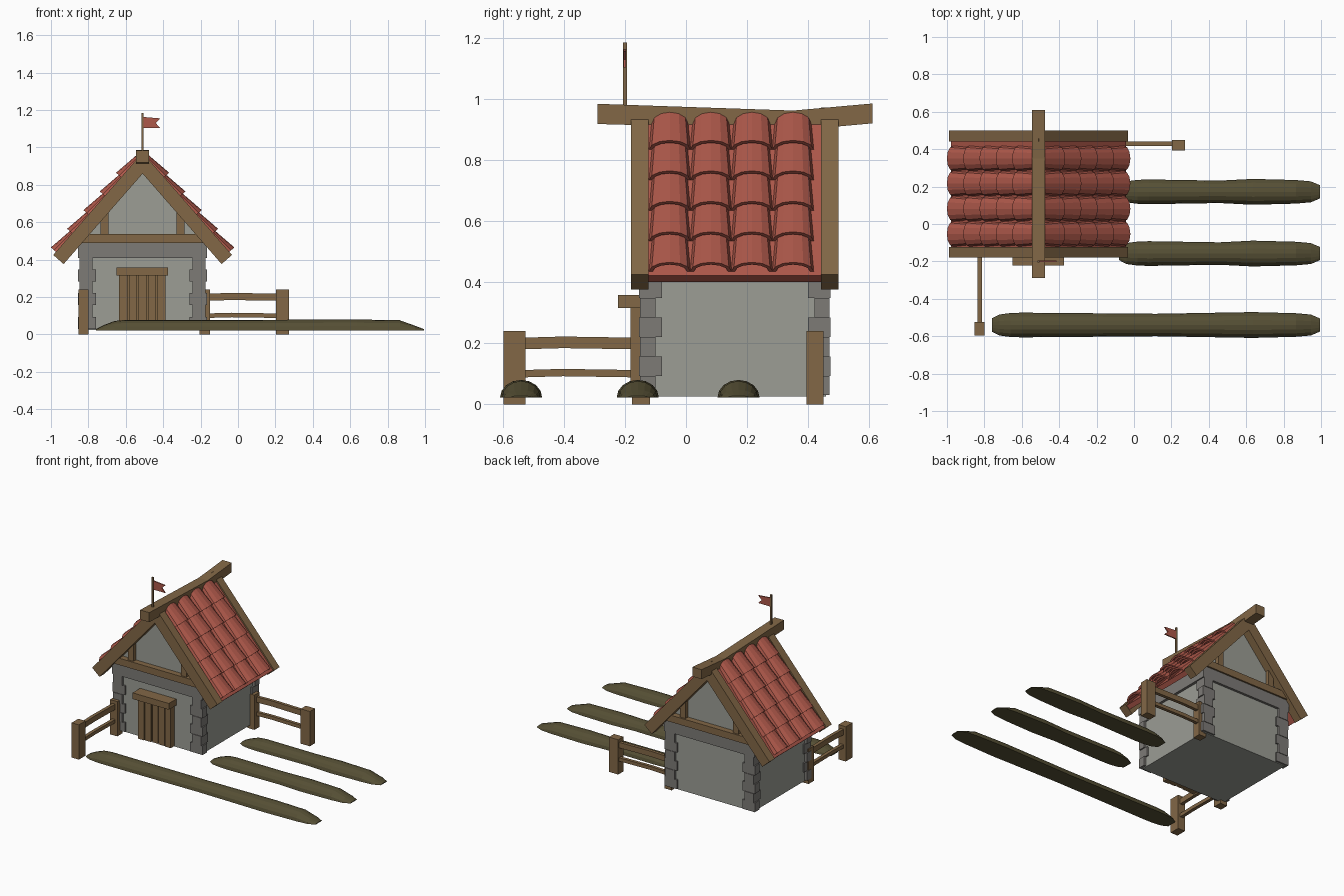
import bpy, bmesh, math

if "Cube" in bpy.data.objects:
    bpy.data.objects.remove(bpy.data.objects["Cube"])


def mat(name, r, g, b):
    m = bpy.data.materials.new(name)
    lin = [c / 12.92 if c < 0.04 else ((c + 0.055) / 1.055) ** 2.4 for c in (r, g, b)]
    m.diffuse_color = (*lin, 1)
    m.use_nodes = True
    m.node_tree.nodes["Principled BSDF"].inputs["Base Color"].default_value = m.diffuse_color
    return m


WOOD = mat("brown wood", 0.51, 0.405, 0.275)
TILE = mat("red clay", 0.68, 0.345, 0.29)
WALL = mat("pale plaster", 0.61, 0.615, 0.585)
STONE = mat("grey stone", 0.49, 0.48, 0.465)
EARTH = mat("olive earth", 0.335, 0.31, 0.205)


def mesh(name, verts, faces, m):
    bm = bmesh.new()
    vs = [bm.verts.new(v) for v in verts]
    for f in faces:
        bm.faces.new([vs[i] for i in f])
    bmesh.ops.recalc_face_normals(bm, faces=bm.faces)
    me = bpy.data.meshes.new(name)
    bm.to_mesh(me)
    bm.free()
    me.materials.append(m)
    ob = bpy.data.objects.new(name, me)
    bpy.context.collection.objects.link(ob)
    return ob


def loft(name, rings, m):
    """Skin closed rings of equal length and cap both ends."""
    n = len(rings[0])
    verts = [p for r in rings for p in r]
    faces = [list(range(n)), [len(verts) - n + i for i in range(n)]]
    for k in range(len(rings) - 1):
        for i in range(n):
            j = (i + 1) % n
            faces.append([k * n + i, k * n + j, (k + 1) * n + j, (k + 1) * n + i])
    return mesh(name, verts, faces, m)


def prism(name, pts, axis, a, b, m):
    """Extrude a profile: axis y takes (x, z) points, axis x takes (y, z)."""
    place = (lambda p, t: (p[0], t, p[1])) if axis == "y" else (lambda p, t: (t, p[0], p[1]))
    return loft(name, [[place(p, t) for p in pts] for t in (a, b)], m)


def box(name, x0, x1, y0, y1, z0, z1, m):
    return prism(name, [(x0, z0), (x1, z0), (x1, z1), (x0, z1)], "y", y0, y1, m)


CX = -0.51                      # house centre line
Y0, Y1 = -0.15, 0.47            # house front and back

# Walls, stone band and gable
box("walls", -0.837, -0.183, Y0 + 0.012, Y1 - 0.012, 0.025, 0.42, WALL)
box("stone_band", -0.855, -0.165, Y0 - 0.004, Y1 + 0.004, 0.41, 0.492, STONE)
prism("gable_wall", [(CX - 0.33, 0.48), (CX + 0.33, 0.48), (CX, 0.9)], "y", -0.125, 0.445, WALL)

# Corner stones, alternating long and short
for sx in (-1, 1):
    for cy, sy in ((Y0, -1), (Y1, 1)):
        for k in range(6):
            odd = k % 2
            z = 0.03 + k * 0.0635
            out = 0.0 if odd else 0.008
            xo = CX + sx * (0.337 + out)
            xi = xo - sx * (0.07 if odd else 0.095)
            yo = cy + sy * (0.004 - out / 2)
            yi = yo - sy * (0.075 if odd else 0.05)
            box("corner_stone", min(xo, xi), max(xo, xi), min(yo, yi), max(yo, yi),
                z, z + 0.0635, STONE)

# Timber framing on both gables
for ya, yb in ((-0.165, -0.115), (0.435, 0.485)):
    box("gable_beam", CX - 0.35, CX + 0.35, ya, yb, 0.49, 0.537, WOOD)
    for s in (-1, 1):
        x = CX + s * 0.203
        box("gable_post", x - 0.021, x + 0.021, ya + 0.012, yb - 0.012, 0.53, 0.7, WOOD)

# Roof slope frame: s runs up the slope, n points out of it
ANG = math.atan(1.145)
UX, UZ = math.cos(ANG), math.sin(ANG)


def slope(s, n, side):
    dx = -0.456 + s * UX - n * UZ
    return CX - side * dx, 0.435 + s * UZ + n * UX


def slope_band(name, s0, n0, n1, y0, y1, side, m):
    pts = [slope(s0, n0, side), slope(s0, n1, side)]
    pts += [slope((0.456 + n * UZ) / UX, n, side) for n in (n1, n0)]
    return prism(name, pts, "y", y0, y1, m)


def tile(s, y, side):
    """One tapering arched shell tile, lifted at its lower end."""
    rings = []
    for ds, w, h in ((0, 0.068, 0.046), (0.14, 0.058, 0.026)):
        ring = []
        for t, order in ((0, range(7)), (0.012, range(6, -1, -1))):
            for i in order:
                a = math.pi * i / 6
                x, z = slope(s + ds, (h - t) * math.sin(a), side)
                ring.append((x, y - (w - t) * math.cos(a), z))
        rings.append(ring)
    n = len(rings[0])
    verts = rings[0] + rings[1]
    faces = [[i, (i + 1) % n, n + (i + 1) % n, n + i] for i in range(n)]
    for o in (0, n):
        faces += [[o + i, o + i + 1, o + 12 - i, o + 13 - i] for i in range(6)]
    return mesh("roof_tile", verts, faces, TILE)


for side in (-1, 1):
    slope_band("roof_slab", -0.018, -0.032, 0.0, -0.13, 0.45, side, TILE)
    slope_band("barge_board", -0.022, -0.064, 0.01, -0.18, -0.122, side, WOOD)
    slope_band("barge_board", -0.022, -0.064, 0.01, 0.442, 0.5, side, WOOD)
    for row in range(5):
        for col in range(4):
            tile(row * 0.1325, -0.053 + col * 0.1345, side)

# Sagging ridge beam
prism("ridge_beam", [(-0.29, 0.918), (0.35, 0.9), (0.5, 0.91), (0.61, 0.92),
                     (0.61, 0.985), (0.35, 0.962), (-0.29, 0.984)],
      "x", CX - 0.035, CX + 0.035, WOOD)

# Flag
box("flag_pole", CX - 0.006, CX + 0.006, -0.206, -0.194, 0.97, 1.185, WOOD)
prism("flag", [(CX, 1.103), (-0.415, 1.103), (-0.44, 1.13), (-0.415, 1.155), (CX, 1.163)],
      "y", -0.204, -0.196, TILE)

# Door: backing, planks and lintel
box("door_back", -0.63, -0.39, -0.165, -0.13, 0.03, 0.32, WOOD)
for k in range(5):
    x = -0.635 + k * 0.051
    y = -0.182 if k in (0, 4) else -0.174 - 0.004 * (k % 2)
    box("door_plank", x, x + 0.044, y, -0.14, 0.03, 0.318, WOOD)
box("door_lintel", -0.65, -0.373, -0.222, -0.14, 0.315, 0.358, WOOD)


# Fences: two posts and two slightly bowed rails each
def rail(axis, a, b, z0, z1, bow, c0, c1):
    m = a + (b - a) * 0.35
    prism("fence_rail", [(a, z0), (m, z0 + bow), (b, z0), (b, z1), (m, z1 + bow), (a, z1)],
          axis, c0, c1, WOOD)


box("fence_end_post", -0.853, -0.798, -0.597, -0.525, 0, 0.24, WOOD)
box("fence_wall_post", -0.853, -0.798, -0.177, -0.118, 0, 0.24, WOOD)
box("fence_end_post", 0.203, 0.273, 0.394, 0.45, 0, 0.24, WOOD)
box("fence_wall_post", -0.205, -0.15, 0.394, 0.45, 0, 0.24, WOOD)
for z0, z1, bow in ((0.18, 0.218, 0.004), (0.088, 0.112, 0.004)):
    rail("x", -0.54, -0.15, z0, z1, bow, -0.837, -0.814)
    rail("y", -0.17, 0.22, z0, z1, bow, 0.418, 0.44)


# Garden furrow mounds
def mound(x0, x1, y):
    L = x1 - x0
    st = [(0, 0.035, 0.006), (0.04, 0.056, 0.027), (0.1, 0.064, 0.05), (0.16, 0.066, 0.056),
          (L * 0.5, 0.06, 0.056), (L - 0.36, 0.069, 0.058), (L - 0.13, 0.063, 0.054),
          (L - 0.05, 0.056, 0.025), (L, 0.035, 0.006)]
    rings = [[(x0 + d, y + w * math.cos(math.pi * i / 8), 0.022 + h * math.sin(math.pi * i / 8))
              for i in range(9)] for d, w, h in st]
    loft("earth_mound", rings, EARTH)


mound(-0.76, 0.995, -0.54)
mound(-0.08, 0.995, -0.158)
mound(-0.08, 0.995, 0.172)
